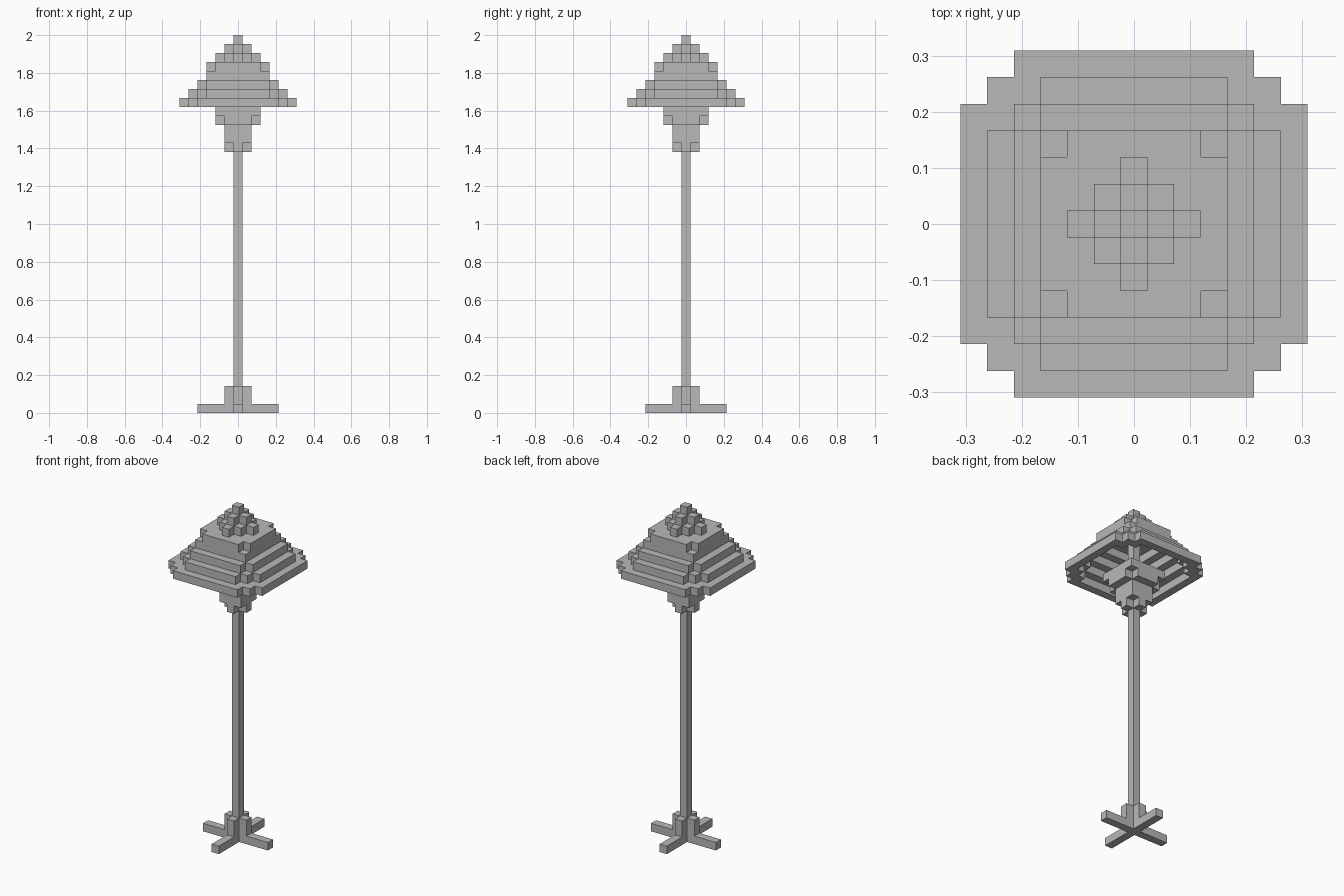
import bpy, bmesh, math
from mathutils import Vector

if "Cube" in bpy.data.objects:
    bpy.data.objects.remove(bpy.data.objects["Cube"], do_unlink=True)

UNIT = 2 / 42          # edge of one block
REACH = range(-6, 7)   # block columns either side of the centre

grey = bpy.data.materials.new("plain grey")
grey.use_nodes = True
grey.diffuse_color = (0.48, 0.48, 0.48, 1)
grey.node_tree.nodes["Principled BSDF"].inputs["Base Color"].default_value = grey.diffuse_color


# Cross-section rules: a = larger, b = smaller distance from the centre, in blocks
def square(r):
    return lambda a, b: a <= r

def cross(r, half=0):
    return lambda a, b: a <= r and b <= half

def either(p, q):
    return lambda a, b: p(a, b) or q(a, b)

def without(p, q):
    return lambda a, b: p(a, b) and not q(a, b)


brim = either(cross(6, 4), square(5))
lower_step = either(cross(5, 3), square(4))
upper_step = cross(4, 3)

# Each part is a stack of (bottom, top, rule)
PARTS = {
    "base_feet": [(0, 1, cross(4))],
    "base_collar": [(1, 3, cross(1))],
    "pole": [(3, 29, square(0))],
    "lamp_holder": [(29, 30, cross(1)), (30, 32, square(1)),
                    (32, 33, cross(2, 1)), (33, 34, square(2))],
    "inner_stem": [(34, 38, square(0))],
    "shade_brim": [(34, 35, without(brim, lower_step))],
    "shade_lower_step": [(35, 36, without(lower_step, upper_step))],
    "shade_upper_step": [(36, 37, without(upper_step, square(3)))],
    "shade_crown": [(37, 38, without(square(3), square(2))), (38, 39, cross(3, 2))],
    "finial": [(39, 40, either(cross(2), square(1))), (40, 41, cross(1)),
               (41, 42, square(0))],
}


def cells_of(stack):
    return {(x, y, z) for low, high, rule in stack for z in range(low, high)
            for x in REACH for y in REACH
            if rule(max(abs(x), abs(y)), min(abs(x), abs(y)))}


solid = set().union(*(cells_of(s) for s in PARTS.values()))


def build(name, stack):
    """Skin the exposed sides of a part's blocks and merge flat areas."""
    bm = bmesh.new()
    for cell in sorted(cells_of(stack)):
        centre = Vector(cell) + Vector((0, 0, 0.5))
        for axis in range(3):
            for sign in (-1, 1):
                n = Vector((0, 0, 0))
                n[axis] = sign
                if tuple(int(c + d) for c, d in zip(cell, n)) in solid:
                    continue
                u = Vector((n.y, n.z, n.x)) / 2
                v = n.cross(u)
                corners = (-u - v, u - v, u + v, v - u)
                bm.faces.new([bm.verts.new((centre + n / 2 + c) * UNIT) for c in corners])
    bmesh.ops.remove_doubles(bm, verts=bm.verts, dist=UNIT / 100)
    bmesh.ops.dissolve_limit(bm, angle_limit=math.radians(1),
                             verts=bm.verts, edges=bm.edges)
    mesh = bpy.data.meshes.new(name)
    bm.to_mesh(mesh)
    bm.free()
    mesh.materials.append(grey)
    bpy.context.collection.objects.link(bpy.data.objects.new(name, mesh))


for part, stack in PARTS.items():
    build(part, stack)
